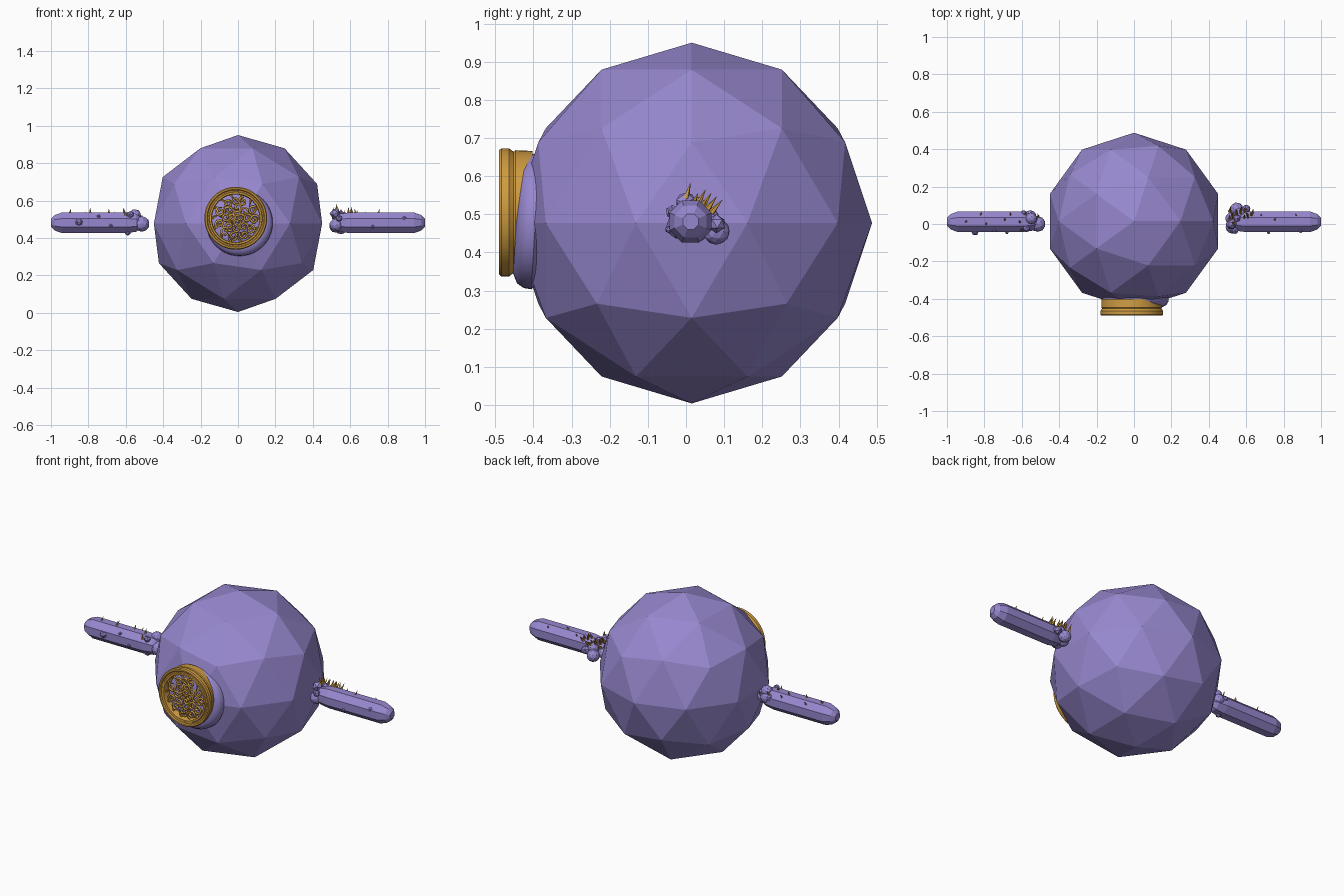
import bpy, bmesh, math, random
from mathutils import Vector, Matrix

if "Cube" in bpy.data.objects:
    bpy.data.objects.remove(bpy.data.objects["Cube"])

random.seed(4)


def material(name, rgb):
    m = bpy.data.materials.new(name)
    m.diffuse_color = (*rgb, 1)
    m.use_nodes = True
    m.node_tree.nodes["Principled BSDF"].inputs["Base Color"].default_value = m.diffuse_color
    return m


PURPLE = material("lavender", (0.31, 0.245, 0.62))
GOLD = material("gold", (0.62, 0.33, 0.055))


def finish(name, bm, mat, smooth=False):
    bmesh.ops.recalc_face_normals(bm, faces=bm.faces)
    me = bpy.data.meshes.new(name)
    bm.to_mesh(me)
    bm.free()
    me.materials.append(mat)
    for p in me.polygons:
        p.use_smooth = smooth
    ob = bpy.data.objects.new(name, me)
    bpy.context.collection.objects.link(ob)
    if smooth:
        bpy.ops.object.select_all(action='DESELECT')
        ob.select_set(True)
        bpy.context.view_layer.objects.active = ob
        bpy.ops.object.shade_smooth_by_angle(angle=math.radians(35))
    return ob


def lathe(bm, profile, origin, axis, sides, closed=False, turn=0.0):
    """Spin (distance along axis, radius) points round an axis."""
    q = Vector(axis).to_track_quat('Z', 'Y')
    rings = []
    for d, r in profile:
        rings.append([bm.verts.new(Vector(origin) + q @ Vector(
            (r * math.cos(a), r * math.sin(a), d)))
            for a in (2 * math.pi * i / sides + turn for i in range(sides))])
    pairs = list(zip(rings, rings[1:]))
    if closed:
        pairs.append((rings[-1], rings[0]))
    for a, b in pairs:
        for i in range(sides):
            j = (i + 1) % sides
            bm.faces.new((a[i], a[j], b[j], b[i]))
    if not closed:
        bm.faces.new(rings[0])
        bm.faces.new(rings[-1])


def ball(bm, c, r, sub=1):
    rot = Matrix.Rotation(random.uniform(0, 6), 4, random.choice('XYZ'))
    bmesh.ops.create_icosphere(bm, subdivisions=sub, radius=r,
                               matrix=Matrix.Translation(c) @ rot)


def spike(bm, base, direction, length, r):
    d = Vector(direction).normalized()
    m = Matrix.Translation(Vector(base) + d * length / 2) @ d.to_track_quat('Z', 'Y').to_matrix().to_4x4()
    bmesh.ops.create_cone(bm, segments=5, radius1=r, radius2=0.0005,
                          depth=length, cap_ends=True, matrix=m)


# Faceted round body
bm = bmesh.new()
bmesh.ops.create_icosphere(bm, subdivisions=2, radius=0.473,
                           matrix=Matrix.Translation((0, 0.015, 0.477)))
finish("body", bm, PURPLE)

# Smooth swelling that carries the medallion
bm = bmesh.new()
lathe(bm, [(-0.03, 0.15), (0.0, 0.178), (0.02, 0.176), (0.038, 0.165), (0.05, 0.14)],
      (0.008, -0.395, 0.481), (0, -1, 0.06), 40)
finish("medallion_mount", bm, PURPLE, True)

# Gold medallion rim with a stepped face, and a thin inner ring
CX, CZ = -0.012, 0.505
bm = bmesh.new()
lathe(bm, [(0, 0.155), (0, 0.161), (0.045, 0.163), (0.05, 0.159), (0.056, 0.163),
           (0.062, 0.168), (0.082, 0.168), (0.088, 0.163), (0.088, 0.155),
           (0.082, 0.15), (0.082, 0.143), (0.087, 0.14), (0.087, 0.131),
           (0.08, 0.127), (0.0, 0.127)],
      (CX, -0.402, CZ), (0, -1, 0), 48, closed=True)
finish("medallion_rim", bm, GOLD, True)


# Filigree scrolls inside the rim
def scrolls(name, paths, depth):
    cu = bpy.data.curves.new(name, 'CURVE')
    cu.dimensions = '3D'
    cu.bevel_depth = depth
    cu.bevel_resolution = 1
    cu.use_fill_caps = True
    for pts in paths:
        s = cu.splines.new('POLY')
        s.points.add(len(pts) - 1)
        for p, (x, y, z) in zip(s.points, pts):
            p.co = (x, y, z, 1)
    cu.materials.append(GOLD)
    ob = bpy.data.objects.new(name, cu)
    bpy.context.collection.objects.link(ob)


paths = []
for ring, count, size in ((0.095, 11, 0.026), (0.058, 8, 0.026), (0.022, 4, 0.022)):
    for k in range(count):
        a = 2 * math.pi * k / count + random.uniform(-0.15, 0.15)
        ox, oz = CX + 0.005 + ring * math.cos(a), CZ + ring * math.sin(a)
        start, sign = random.uniform(0, 6.28), random.choice((-1, 1))
        y = random.uniform(-0.475, -0.464)
        paths.append([(ox + size * (1 - t / 18) * math.cos(start + sign * t * 0.55), y - 0.0005 * t,
                       oz + size * (1 - t / 18) * math.sin(start + sign * t * 0.55)) for t in range(15)])
scrolls("filigree", paths, 0.006)

# Leaf tips and beads between the scrolls
bm = bmesh.new()
for k in range(14):
    a = 2 * math.pi * k / 14
    p = Vector((CX + 0.128 * math.cos(a), -0.47, CZ + 0.128 * math.sin(a)))
    spike(bm, p, (-math.cos(a + 0.5), -0.1, -math.sin(a + 0.5)), 0.05, 0.008)
for k in range(16):
    a, r = random.uniform(0, 6.28), random.uniform(0.01, 0.09)
    ball(bm, (CX + r * math.cos(a), -0.468, CZ + r * math.sin(a)), 0.011)
finish("filigree_leaves", bm, GOLD)

# Arms: faceted rods with pointed ends, lying along x
blobs = {
    -1: [(0.515, 0.0, 0.475, 0.042), (0.55, 0.03, 0.522, 0.032), (0.555, 0.04, 0.49, 0.034),
         (0.575, -0.025, 0.525, 0.02), (0.59, 0.0, 0.43, 0.018), (0.59, 0.055, 0.50, 0.02),
         (0.85, -0.04, 0.485, 0.022), (0.745, -0.035, 0.515, 0.01), (0.83, 0.05, 0.46, 0.013),
         (0.68, -0.045, 0.465, 0.01)],
    1: [(0.52, 0.0, 0.53, 0.03), (0.525, -0.015, 0.47, 0.036), (0.55, 0.08, 0.455, 0.035),
        (0.565, 0.055, 0.49, 0.032), (0.54, -0.035, 0.505, 0.02), (0.60, 0.08, 0.475, 0.025),
        (0.52, 0.03, 0.46, 0.032), (0.55, 0.03, 0.525, 0.022), (0.89, -0.035, 0.505, 0.014),
        (0.72, -0.045, 0.46, 0.01), (0.80, 0.05, 0.49, 0.012)],
}
spikes = {
    -1: [(0.90, 0.01, 0.53), (0.82, 0.045, 0.515), (0.79, 0.0, 0.533), (0.69, 0.02, 0.53),
         (0.66, 0.045, 0.515), (0.61, 0.01, 0.535), (0.58, 0.05, 0.515), (0.51, 0.04, 0.50),
         (0.60, -0.03, 0.52)],
    1: [(0.51 + 0.02 * (k % 7), 0.03 + 0.012 * (k % 4), 0.525 - 0.007 * (k % 4)) for k in range(14)]
    + [(0.68, 0.04, 0.515), (0.75, 0.02, 0.53), (0.87, 0.04, 0.515), (0.535, 0.0, 0.54)],
}
for s, side in ((-1, "left"), (1, "right")):
    bm = bmesh.new()
    lathe(bm, [(0.515, 0.03), (0.545, 0.052), (0.60, 0.06), (0.94, 0.06), (0.98, 0.045), (1.0, 0.022)],
          (0, 0.012, 0.481), (s, 0, 0), 8, turn=math.pi / 8)
    finish(side + "_arm", bm, PURPLE)
    # Knobbly lumps near the shoulder and small studs further out
    bm = bmesh.new()
    for x, y, z, r in blobs[s]:
        ball(bm, (s * x, y, z), r, 2 if r > 0.03 else 1)
    finish(side + "_arm_lumps", bm, PURPLE)
    # Gold thorns leaning outwards
    bm = bmesh.new()
    for x, y, z in spikes[s]:
        big = s == 1 and x < 0.65
        spike(bm, (s * x, y, z), (random.uniform(-0.3, 0.3), 0.25 + y * 8, 0.9),
              0.045 if big else 0.028, 0.009 if big else 0.007)
    finish(side + "_arm_thorns", bm, GOLD)
